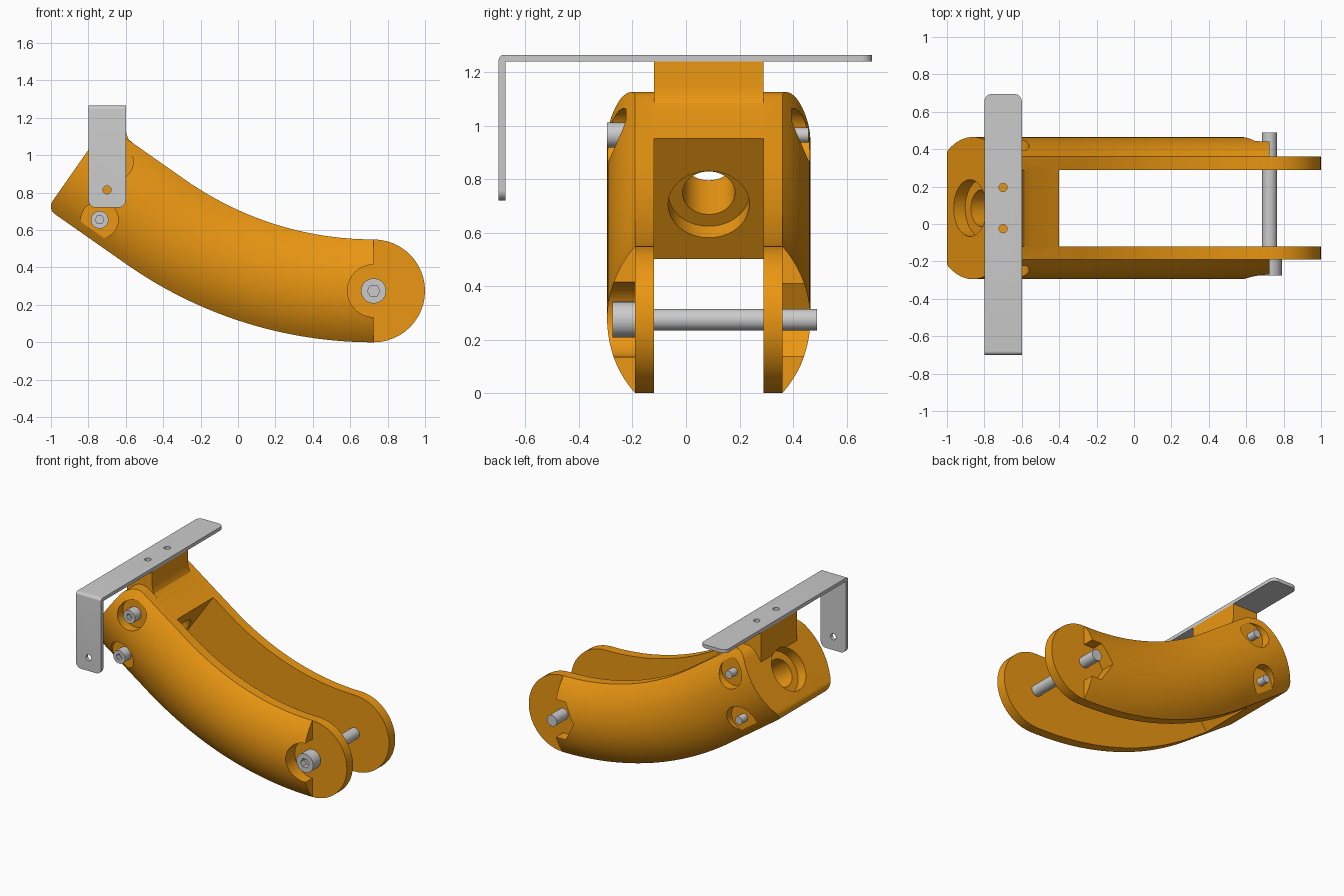
import bpy, bmesh
from math import sin, cos, pi, radians, sqrt
from mathutils import Vector

if "Cube" in bpy.data.objects:
    bpy.data.objects.remove(bpy.data.objects["Cube"])

A = radians(35)                      # tilt of the upper end
AX = Vector((-sin(pi/2 - A), 0, sin(A)))   # direction along the tilted end
UP = Vector((sin(A), 0, cos(A)))     # across the tilted end
MID = Vector((0.725 - 2.025*sin(A), 0.085, 2.3 - 2.025*cos(A)))
L = 0.52                             # length of straight end
H = 0.275                            # half width of the arm

orange = bpy.data.materials.new("orange")
orange.diffuse_color = (0.83, 0.31, 0.006, 1)
orange.use_nodes = True
orange.node_tree.nodes["Principled BSDF"].inputs["Base Color"].default_value = orange.diffuse_color


def make(name, bm):
    bmesh.ops.remove_doubles(bm, verts=bm.verts, dist=1e-5)
    bmesh.ops.recalc_face_normals(bm, faces=bm.faces)
    me = bpy.data.meshes.new(name)
    bm.to_mesh(me)
    bm.free()
    ob = bpy.data.objects.new(name, me)
    bpy.context.collection.objects.link(ob)
    return ob


def prism(name, pts, axis, c0, c1):
    bm = bmesh.new()
    put = {'x': lambda a, b, c: (c, a, b), 'y': lambda a, b, c: (a, c, b)}[axis]
    r0 = [bm.verts.new(put(a, b, c0)) for a, b in pts]
    r1 = [bm.verts.new(put(a, b, c1)) for a, b in pts]
    n = len(pts)
    bm.faces.new(r0)
    bm.faces.new(r1[::-1])
    for i in range(n):
        bm.faces.new((r0[i], r0[(i+1) % n], r1[(i+1) % n], r1[i]))
    return make(name, bm)


def rod(name, x, z, r, y0, y1, n=40):
    return prism(name, [(x + r*cos(2*pi*i/n), z + r*sin(2*pi*i/n)) for i in range(n)], 'y', y0, y1)


def cylinder(name, p, q, r, n=48):
    bm = bmesh.new()
    d = q - p
    bmesh.ops.create_cone(bm, cap_ends=True, segments=n, radius1=r, radius2=r, depth=d.length)
    m = d.to_track_quat('Z', 'Y').to_matrix().to_4x4()
    m.translation = (p + q)/2
    bm.transform(m)
    return make(name, bm)


def boolean(ob, other, op='DIFFERENCE'):
    m = ob.modifiers.new("cut", 'BOOLEAN')
    m.operation, m.solver, m.object = op, 'EXACT', other
    bpy.context.view_layer.objects.active = ob
    bpy.ops.object.modifier_apply(modifier=m.name)
    bpy.data.objects.remove(other, do_unlink=True)


def smooth(ob):
    bpy.ops.object.select_all(action='DESELECT')
    ob.select_set(True)
    bpy.context.view_layer.objects.active = ob
    bpy.ops.object.shade_smooth_by_angle(angle=radians(25))


# --- arm: sections (centre point, across direction, t low, t high, bulge on) ---
sections = []
for i in range(13):                  # half-round fork end, flat sided
    d = pi/2 * (1 - i/12)
    h = H*cos(d)
    sections.append((Vector((0.725 + H*sin(d), 0, H)), Vector((0, 0, 1)), -h, h, 0))
for i in range(41):                  # curved part
    a = A*i/40
    c = Vector((0.725 - 2.025*sin(a), 0, 2.3 - 2.025*cos(a)))
    sections.append((c, Vector((sin(a), 0, cos(a))), -H, H, 1))


def fillet(s, r):
    d = max(0, s - (L - r))
    return r - sqrt(max(0, r*r - d*d))


stops = [L - 0.1 + 0.1*sin(pi/2*i/14) for i in range(15)]
for s in stops:                      # straight end with rounded corners
    c = Vector((MID.x, 0, MID.z)) + AX*s
    sections.append((c, UP, -H + fillet(s, 0.05), H - fillet(s, 0.1), 1))

bm = bmesh.new()
N, R = 20, 0.4126
rings = []
for c, u, lo, hi, on in sections:
    ts = [lo + (hi - lo)*j/N for j in range(N + 1)]
    bulge = [on*max(0, sqrt(R*R - t*t) - (R - 0.105)) if abs(t) < H - 1e-6 else 0 for t in ts]
    ring = []
    for sgn, order in ((-1, range(N + 1)), (1, range(N, -1, -1))):
        for j in order:
            p = c + u*ts[j]
            ring.append(bm.verts.new((p.x, 0.085 + sgn*(H + bulge[j]), p.z)))
    rings.append(ring)
for a, b in zip(rings, rings[1:]):
    for k in range(len(a)):
        n = (k + 1) % len(a)
        bm.faces.new((a[k], a[n], b[n], b[k]))
bm.faces.new(rings[-1])
arm = make("fork_arm", bm)

# mounting post on top of the arm, with a small fillet at its foot
post = [(-0.8, 0.93), (-0.5, 0.93), (-0.53, 1.035), (-0.562, 1.065), (-0.585, 1.085),
        (-0.597, 1.115), (-0.6, 1.15), (-0.6, 1.24), (-0.8, 1.24)]
boolean(arm, prism("post", post, 'y', -0.12, 0.29), 'UNION')

# slot between the two fork sides
f = MID + AX*0.148
corners = [f + UP*1.2, f - UP*1.2, f - UP*1.2 - AX*2.5, f + UP*1.2 - AX*2.5]
boolean(arm, prism("slot", [(p.x, p.z) for p in corners], 'y', -0.12, 0.29))

# bore along the tilted end, counterbored from both faces
c = MID - UP*0.025
for s0, s1, r in ((0, 0.7, 0.098), (0.05, 0.223, 0.152), (L - 0.075, 0.7, 0.152)):
    boolean(arm, cylinder("bore", c + AX*s0, c + AX*s1, r))

# recesses for screw heads and nuts
SCREWS = [(-0.74, 0.655), (-0.66, 0.965)]
for x, z in SCREWS:
    boolean(arm, rod("recess", x, z, 0.1, -0.4, -0.225))
    boolean(arm, rod("recess", x, z, 0.1, 0.395, 0.6))
boolean(arm, rod("recess", 0.725, H, 0.14, -0.4, -0.1905))
boolean(arm, rod("recess", 0.725, H, 0.156, 0.3605, 0.6, 6))
arm.data.materials.clear()
arm.data.materials.append(orange)
smooth(arm)


# --- socket head screws ---
def screw(name, x, z, rh, rs, y0, yh, y1):
    ob = rod(name, x, z, rh, y0, yh)
    boolean(ob, rod("shank", x, z, rs, yh - 0.01, y1), 'UNION')
    boolean(ob, rod("socket", x, z, rh*0.5, y0 - 0.1, y0 + (yh - y0)*0.5, 6))
    smooth(ob)


screw("pivot_pin", 0.725, H, 0.067, 0.04, -0.275, -0.19, 0.49)
for name, (x, z) in zip(("lower_screw", "upper_screw"), SCREWS):
    screw(name, x, z, 0.047, 0.028, -0.295, -0.224, 0.458)

# --- bent sheet bracket ---
r = 0.02
bend = [(-0.7 + r - r*sin(pi/2*i/6), 1.265 - r + r*cos(pi/2*i/6)) for i in range(7)]
outline = [(0.695, 1.24), (0.695, 1.265)] + bend + [(-0.7, 0.72), (-0.675, 0.72), (-0.675, 1.24)]
bracket = prism("bracket", outline, 'x', -0.8, -0.6)
bm = bmesh.new()
bm.from_mesh(bracket.data)
ends = []
for e in bm.edges:
    a, b = (v.co for v in e.verts)
    if abs(a.x - b.x) < 1e-4 and (min(a.y, b.y) > 0.69 or max(a.z, b.z) < 0.73):
        ends.append(e)
bmesh.ops.bevel(bm, geom=ends, offset=0.04, segments=8, profile=0.5, affect='EDGES')
bm.to_mesh(bracket.data)
bm.free()
for y in (-0.025, 0.195):
    boolean(bracket, cylinder("hole", Vector((-0.7, y, 1.2)), Vector((-0.7, y, 1.3)), 0.022, 24))
boolean(bracket, rod("hole", -0.7, 0.815, 0.022, -0.8, -0.6, 24))
smooth(bracket)
